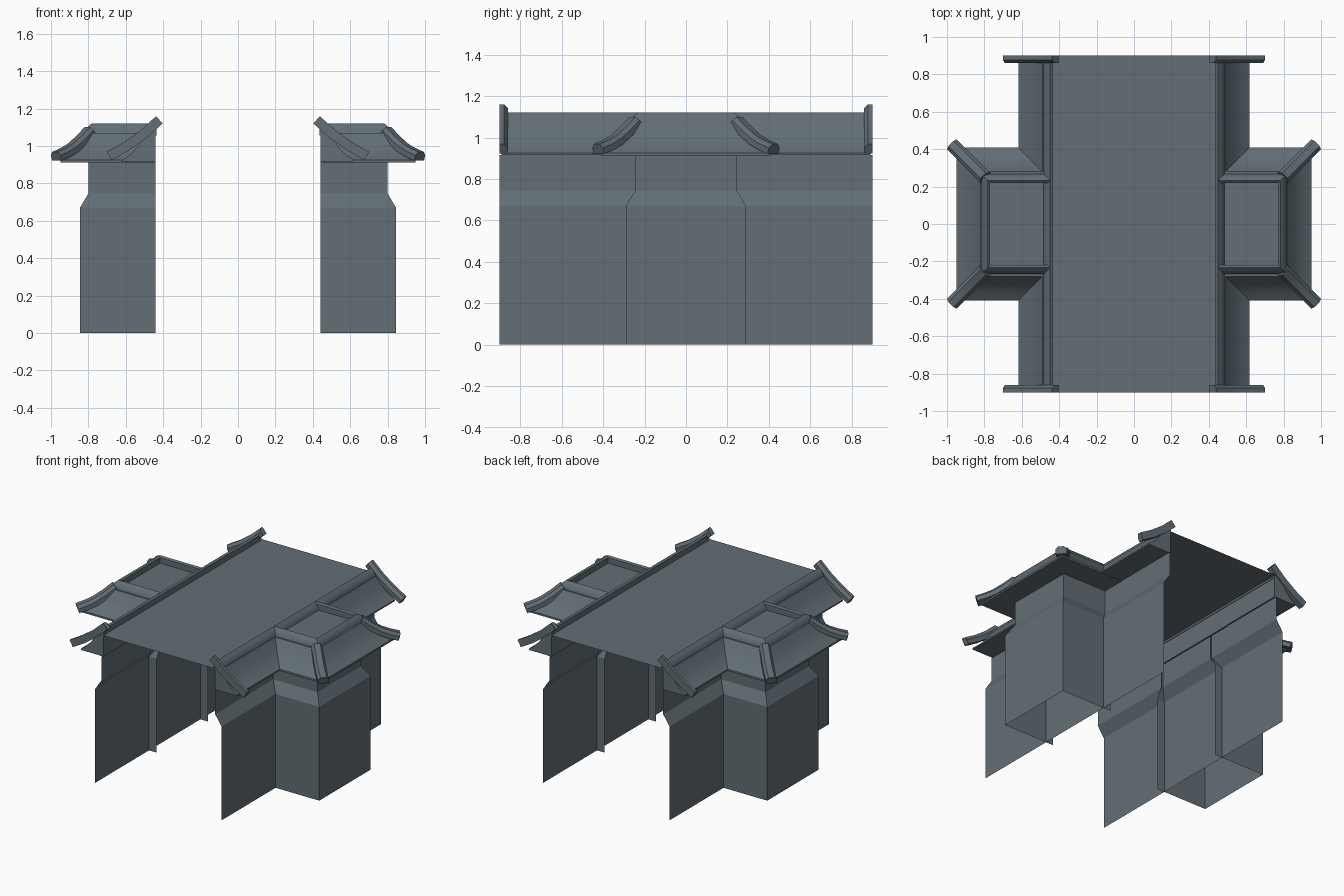
import bpy, bmesh, math
from mathutils import Vector

if "Cube" in bpy.data.objects:
    bpy.data.objects.remove(bpy.data.objects["Cube"])

mat = bpy.data.materials.new("slate_grey")
mat.diffuse_color = (0.122, 0.156, 0.178, 1)
mat.use_nodes = True
mat.node_tree.nodes["Principled BSDF"].inputs["Base Color"].default_value = mat.diffuse_color


def finish(name, verts, faces, mirror_y=False, mirror_x=True, recalc=True):
    me = bpy.data.meshes.new(name)
    me.from_pydata(verts, [], faces)
    if recalc:
        bm = bmesh.new()
        bm.from_mesh(me)
        bmesh.ops.recalc_face_normals(bm, faces=bm.faces)
        bm.to_mesh(me)
        bm.free()
    me.materials.append(mat)
    ob = bpy.data.objects.new(name, me)
    bpy.context.collection.objects.link(ob)
    bpy.context.view_layer.objects.active = ob
    ob.select_set(True)
    bpy.ops.object.shade_smooth_by_angle(angle=math.radians(30))
    ob.select_set(False)
    if mirror_x or mirror_y:
        m = ob.modifiers.new("mirror", 'MIRROR')
        m.use_axis = (mirror_x, mirror_y, False)
        m.use_mirror_merge = False
    return ob


def loft(name, rings, around=False, along=False, caps=False, **kw):
    """Skin rings of equal length; around closes each ring, along joins last to first."""
    n, k = len(rings[0]), len(rings)
    verts = [v for r in rings for v in r]
    faces = []
    for r in range(k if along else k - 1):
        for i in range(n if around else n - 1):
            j, s = (i + 1) % n, (r + 1) % k
            faces.append((r * n + i, r * n + j, s * n + j, s * n + i))
    if caps:
        faces += [tuple(range(n))[::-1], tuple(range((k - 1) * n, k * n))]
    return finish(name, verts, faces, **kw)


def bay_ring(x, h, z, inner=0.44):
    return [(inner, -h, z), (x, -h, z), (x, h, z), (inner, h, z)]


def sweep(name, path, side, section, **kw):
    """Sweep a (sideways, upward) section along a path."""
    pts = [Vector(p) for p in path]
    side = Vector(side).normalized()
    rings = []
    for i, p in enumerate(pts):
        t = (pts[min(i + 1, len(pts) - 1)] - pts[max(i - 1, 0)]).normalized()
        up = t.cross(side).normalized()
        if up.z < 0:
            up = -up
        rings.append([tuple(p + side * u + up * v) for u, v in section])
    return loft(name, rings, around=True, caps=True, **kw)


# Side walls: thin sheets, thicker below and stepped in above
loft("side_wall", [[(x, -0.9, z), (x, 0.9, z)] for x, z in
                   ((0.50, 0), (0.50, 0.67), (0.45, 0.745), (0.45, 0.915))], recalc=False)

# Projecting bay walls, open towards the passage
loft("bay_wall", [bay_ring(x, h, z) for x, h, z in
                  ((0.845, 0.29, 0), (0.845, 0.29, 0.67),
                   (0.80, 0.245, 0.745), (0.80, 0.245, 0.915))], recalc=False)

# Main roof slopes with concave curve
slope = [(0.44, 0.915), (0.618, 0.915), (0.618, 0.925), (0.575, 0.955),
         (0.53, 1.005), (0.49, 1.07), (0.44, 1.07)]
loft("main_roof_slope", [[(x, y, z) for x, z in slope] for y in (-0.89, 0.89)],
     around=True, caps=True)

# Flat deck between the two ridges
finish("roof_deck", [(-0.44, -0.9, 1.07), (0.44, -0.9, 1.07),
                     (0.44, 0.9, 1.07), (-0.44, 0.9, 1.07)], [(0, 1, 2, 3)],
       mirror_x=False, recalc=False)

# Ridge beams along the deck edges and around each bay
beam = [(0, 1.055), (0, 1.11), (0.012, 1.12), (0.03, 1.105), (0.045, 1.085), (0.052, 1.055)]
loft("main_ridge", [[(0.436 + o, y, z) for o, z in beam] for y in (-0.89, 0.89)],
     around=True, caps=True)
loft("bay_ridge", [bay_ring(0.77 + o, 0.22 + o, z, 0.45) for o, z in beam], along=True)

# Hipped bay roof with flat top
loft("bay_roof", [bay_ring(x, x - 0.54, z) for x, z in
                  ((0.95, 0.912), (0.95, 0.925), (0.905, 0.955), (0.86, 1.005), (0.82, 1.07))],
     around=True, caps=True)

# Curved hip beams at the bay corners
sweep("hip_beam", [(x, x - 0.548, z) for x, z in
                   ((0.785, 1.06), (0.83, 1.012), (0.88, 0.967), (0.925, 0.94), (0.968, 0.921))],
      (1, -1, 0),
      [(-0.037, 0), (-0.037, 0.03), (-0.02, 0.05), (0.02, 0.05), (0.037, 0.03), (0.037, 0)],
      mirror_y=True)

# Sloping gable beams at the cut ends of the roof
sweep("gable_beam", [(0.403, 0.9, 1.12), (0.49, 0.9, 1.042), (0.58, 0.9, 0.978), (0.675, 0.9, 0.923)],
      (0, 1, 0), [(0, 0), (-0.04, 0), (-0.04, 0.03), (-0.022, 0.052), (0, 0.052)],
      mirror_y=True)
